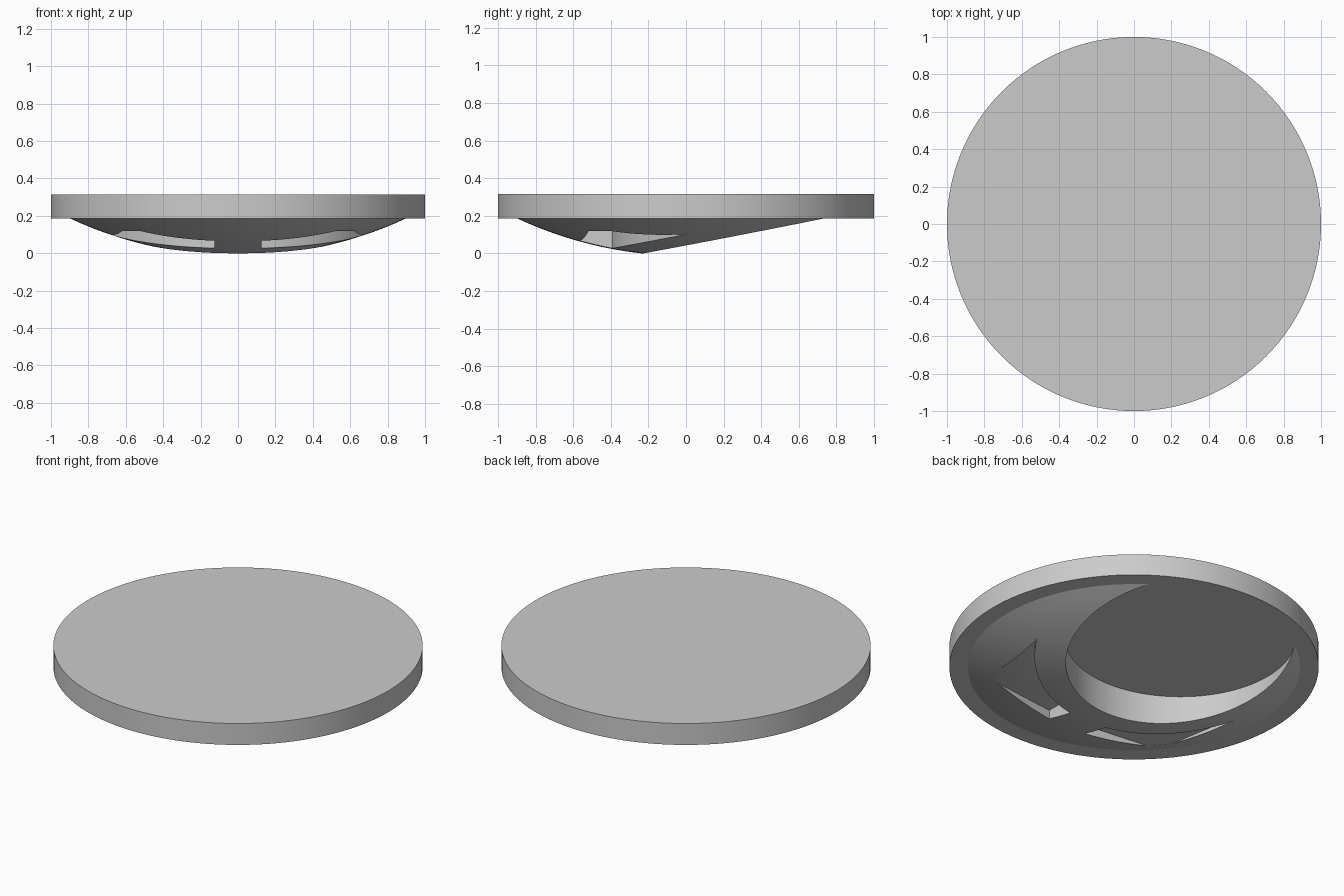
import bpy, bmesh, math
from mathutils import Vector, Matrix

if "Cube" in bpy.data.objects:
    bpy.data.objects.remove(bpy.data.objects["Cube"], do_unlink=True)

# One plain material for every part
grey = bpy.data.materials.new("plain grey")
grey.use_nodes = True
colour = (0.6, 0.6, 0.6, 1)
grey.diffuse_color = colour
grey.node_tree.nodes["Principled BSDF"].inputs["Base Color"].default_value = colour

UNDERSIDE, TOP = 0.187, 0.315
RIM, SPHERE_Z, SPHERE_R = 0.9, 2.112, 2.125
RECESS_Y, RECESS_R = 0.39, 0.62


def finish(name, bm):
    bmesh.ops.recalc_face_normals(bm, faces=bm.faces)
    mesh = bpy.data.meshes.new(name)
    bm.to_mesh(mesh)
    bm.free()
    mesh.materials.append(grey)
    ob = bpy.data.objects.new(name, mesh)
    bpy.context.collection.objects.link(ob)
    return ob


def cylinder(name, radius, low, high, y=0):
    bm = bmesh.new()
    bmesh.ops.create_cone(bm, cap_ends=True, segments=128, radius1=radius,
                          radius2=radius, depth=high - low,
                          matrix=Matrix.Translation((0, y, (low + high) / 2)))
    return finish(name, bm)


def prism(name, outline, low, high):
    bm = bmesh.new()
    face = bm.faces.new([bm.verts.new((x, y, low)) for x, y in outline])
    made = bmesh.ops.extrude_face_region(bm, geom=[face])["geom"]
    bmesh.ops.translate(bm, vec=(0, 0, high - low),
                        verts=[v for v in made if isinstance(v, bmesh.types.BMVert)])
    return finish(name, bm)


def smooth(ob):
    bpy.ops.object.select_all(action="DESELECT")
    ob.select_set(True)
    bpy.context.view_layer.objects.active = ob
    bpy.ops.object.shade_smooth_by_angle(angle=math.radians(25))


# Round plate
plate = cylinder("round_plate", 1.0, UNDERSIDE, TOP)

# Shallow spherical mound under the plate
bm = bmesh.new()
rings = 14
profile = []
for i in range(rings + 1):
    r = RIM * i / rings
    profile.append(Vector((r, 0, SPHERE_Z - math.sqrt(SPHERE_R ** 2 - r * r))))
profile[-1].z = UNDERSIDE
profile += [Vector((RIM, 0, UNDERSIDE + 0.02)), Vector((0, 0, UNDERSIDE + 0.02))]
verts = [bm.verts.new(p) for p in profile]
edges = [bm.edges.new(pair) for pair in zip(verts, verts[1:])]
bmesh.ops.spin(bm, geom=verts + edges, cent=(0, 0, 0), axis=(0, 0, 1),
               angle=math.tau, steps=128)
bmesh.ops.remove_doubles(bm, verts=bm.verts, dist=0.0005)
mound = finish("underside_mound", bm)

# Large round recess, plus a curved pocket on each side
cutters = [cylinder("recess_cutter", RECESS_R, -0.2, 0.4, RECESS_Y)]
arc_r = 0.79
start, end = math.asin(0.125 / arc_r), math.radians(61)
arc = []
for i in range(17):
    a = start + (end - start) * i / 16
    arc.append((arc_r * math.sin(a), RECESS_Y - arc_r * math.cos(a)))
pocket = arc + [(0.6, -0.51), (0.125, -0.565)]
for side, name in ((1, "left_pocket_cutter"), (-1, "right_pocket_cutter")):
    cutters.append(prism(name, [(side * x, y) for x, y in pocket], -0.2, 0.12))

for cutter in cutters:
    mod = mound.modifiers.new(cutter.name, "BOOLEAN")
    mod.operation, mod.solver, mod.object = "DIFFERENCE", "EXACT", cutter
    bpy.context.view_layer.objects.active = mound
    bpy.ops.object.modifier_apply(modifier=mod.name)
    bpy.data.objects.remove(cutter, do_unlink=True)

for part in (plate, mound):
    smooth(part)
